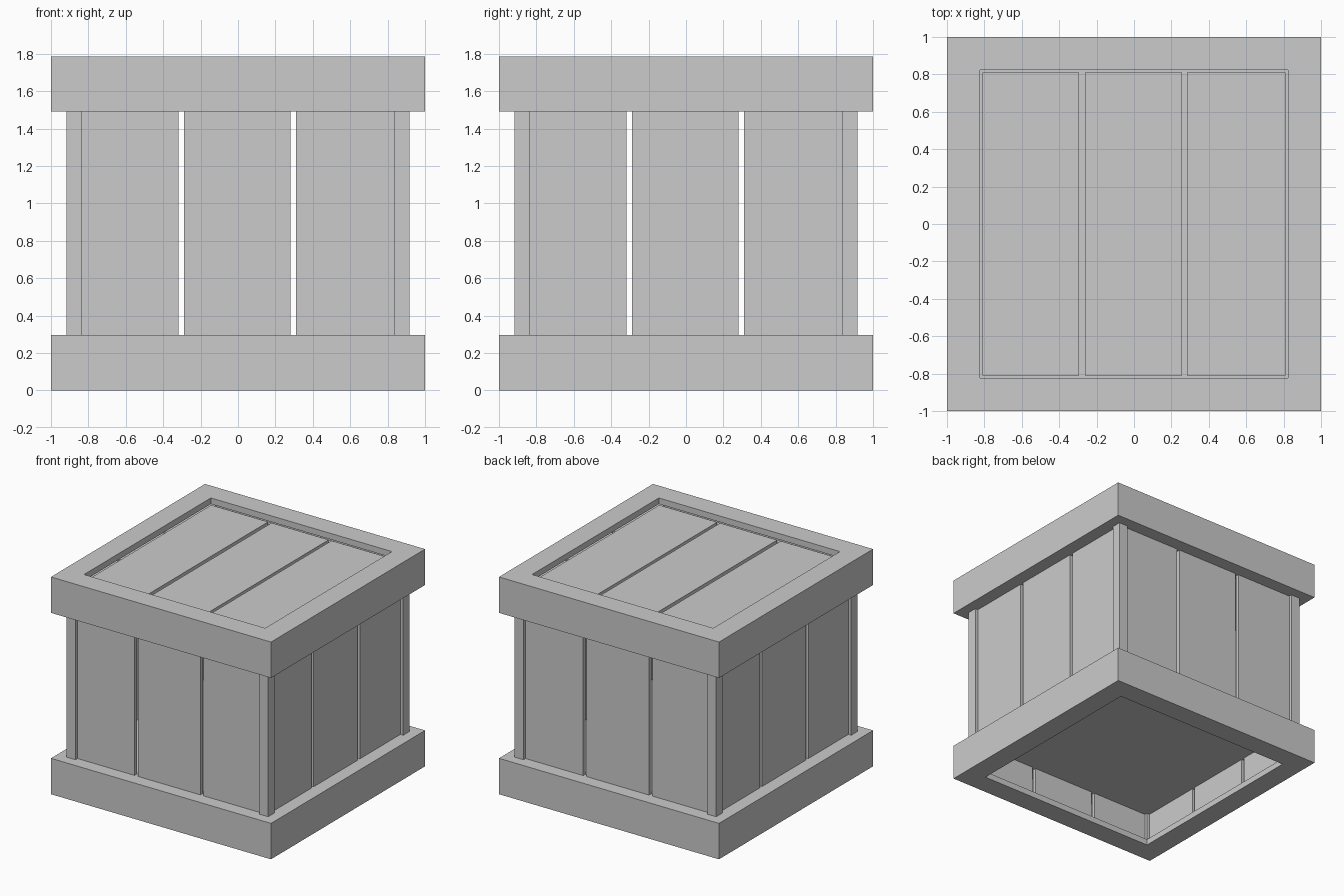
import bpy, bmesh
from mathutils import Vector, Matrix

if "Cube" in bpy.data.objects:
    bpy.data.objects.remove(bpy.data.objects["Cube"])

HEIGHT, FRAME_H = 1.785, 0.295


def finish(bm, name):
    mesh = bpy.data.meshes.new(name)
    bm.to_mesh(mesh)
    bm.free()
    obj = bpy.data.objects.new(name, mesh)
    bpy.context.collection.objects.link(obj)
    return obj


def box(name, lo, hi):
    lo, hi = Vector(lo), Vector(hi)
    bm = bmesh.new()
    bmesh.ops.create_cube(bm, size=1, matrix=Matrix.Translation((lo + hi) / 2)
                          @ Matrix.Diagonal((hi - lo).to_4d()))
    return finish(bm, name)


def frame(name, z_open, z_closed):
    """Hollow tray: square opening with a short inner lip at z_open."""
    bm = bmesh.new()
    bmesh.ops.create_cube(bm, size=2)
    for v in bm.verts:
        v.co.z = z_open if v.co.z < 0 else z_closed
    bmesh.ops.recalc_face_normals(bm, faces=bm.faces)
    face = next(f for f in bm.faces
                if all(abs(v.co.z - z_open) < 1e-5 for v in f.verts))
    bmesh.ops.inset_region(bm, faces=[face], thickness=0.25)
    rim = list(face.edges)
    bmesh.ops.delete(bm, geom=[face], context='FACES_ONLY')
    ext = bmesh.ops.extrude_edge_only(bm, edges=rim)['geom']
    depth = 0.05 if z_closed > z_open else -0.05
    for v in ext:
        if isinstance(v, bmesh.types.BMVert):
            v.co.z += depth
    bmesh.ops.recalc_face_normals(bm, faces=bm.faces)
    return finish(bm, name)


# Base and lid frames
frame("base_frame", 0, FRAME_H)
frame("lid_frame", HEIGHT, HEIGHT - FRAME_H)

# Recessed lid planks
for i, (a, b) in enumerate([(-0.81, -0.294), (-0.262, 0.257), (0.284, 0.81)]):
    box(f"lid_plank_{i}", (a, -0.81, 1.70), (b, 0.81, 1.735))

# Corner posts
Z0, Z1 = 0.03, 1.69
for sx in (-1, 1):
    for sy in (-1, 1):
        cx, cy = sx * 0.876, sy * 0.876
        box("corner_post", (cx - 0.04, cy - 0.04, Z0), (cx + 0.04, cy + 0.04, Z1))

# Wall planks, three per side, slightly recessed behind the posts
for side in (-1, 1):
    d0, d1 = sorted((side * 0.86, side * 0.89))
    for a, b in [(-0.86, -0.317), (-0.288, 0.282), (0.311, 0.86)]:
        box("wall_plank_front_back", (a, d0, Z0), (b, d1, Z1))
        box("wall_plank_side", (d0, a, Z0), (d1, b, Z1))
